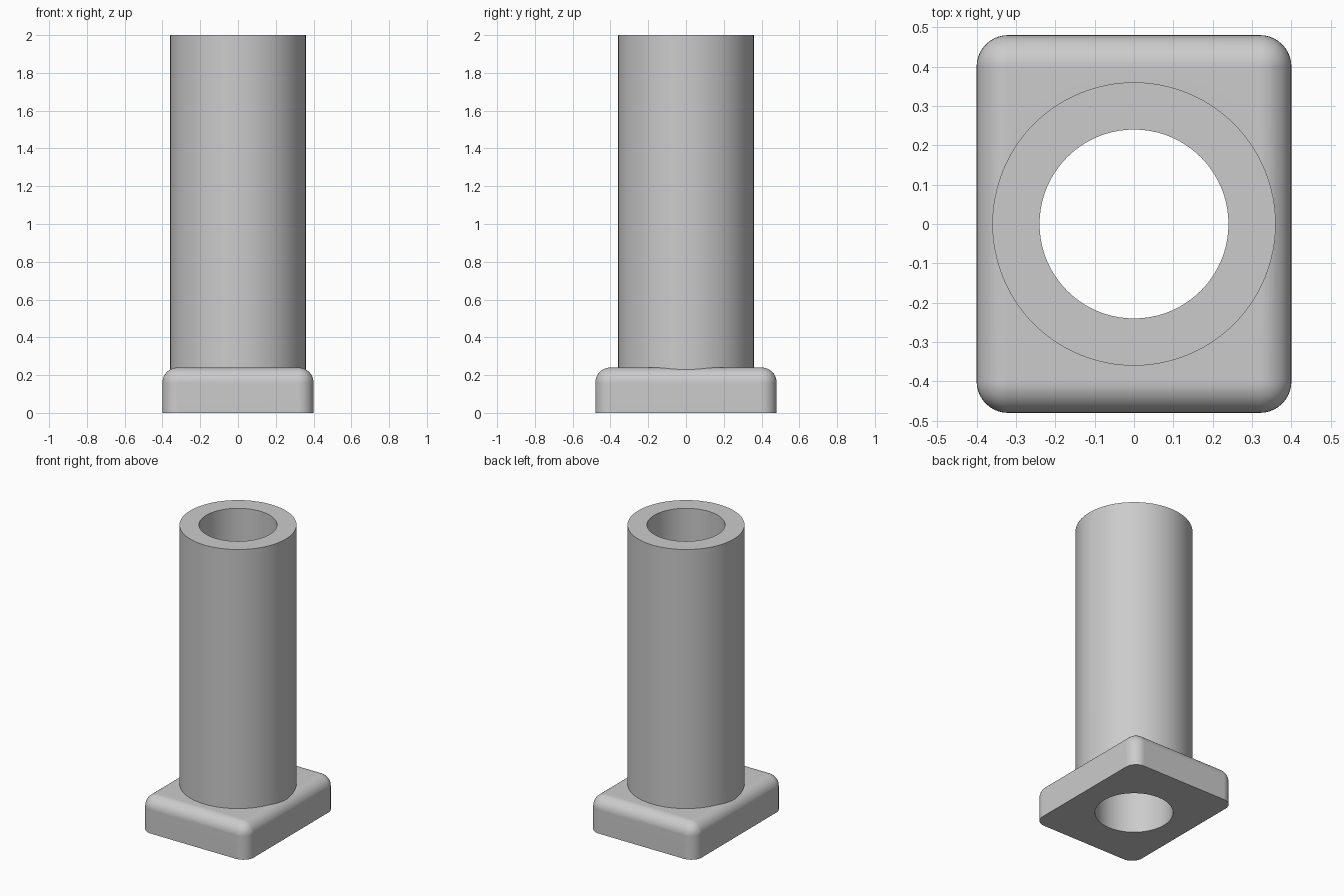
import bpy
import bmesh
import math

if "Cube" in bpy.data.objects:
    bpy.data.objects.remove(bpy.data.objects["Cube"], do_unlink=True)

# Flat grey finish
grey = bpy.data.materials.new("plain grey")
grey.use_nodes = True
colour = (0.6, 0.6, 0.6, 1)
grey.diffuse_color = colour
grey.node_tree.nodes["Principled BSDF"].inputs["Base Color"].default_value = colour


def new_object(name, bm):
    mesh = bpy.data.meshes.new(name)
    bm.to_mesh(mesh)
    bm.free()
    mesh.materials.append(grey)
    obj = bpy.data.objects.new(name, mesh)
    bpy.context.collection.objects.link(obj)
    return obj


def cylinder(name, radius, bottom, top):
    bm = bmesh.new()
    bmesh.ops.create_cone(bm, cap_ends=True, segments=128, radius1=radius,
                          radius2=radius, depth=top - bottom)
    bmesh.ops.translate(bm, vec=(0, 0, (top + bottom) / 2), verts=bm.verts)
    return new_object(name, bm)


# Rectangular foot, rounded on every edge except around the underside
width, depth, height, fillet = 0.8, 0.96, 0.24, 0.08
bm = bmesh.new()
bmesh.ops.create_cube(bm, size=1)
bmesh.ops.scale(bm, vec=(width, depth, height), verts=bm.verts)
bmesh.ops.translate(bm, vec=(0, 0, height / 2), verts=bm.verts)
rounded = [e for e in bm.edges if max(v.co.z for v in e.verts) > height / 2]
bmesh.ops.bevel(bm, geom=rounded, offset=fillet, offset_type='OFFSET',
                segments=10, profile=0.5, affect='EDGES', clamp_overlap=True)
body = new_object("flanged_tube", bm)

# Column joined to the foot, then the bore cut through both
column = cylinder("column", 0.36, 0.1, 2)
bore = cylinder("bore_cutter", 0.24, -0.2, 2.2)
bpy.context.view_layer.objects.active = body
body.select_set(True)
for tool, operation in ((column, 'UNION'), (bore, 'DIFFERENCE')):
    tool.hide_render = True
    mod = body.modifiers.new(tool.name, 'BOOLEAN')
    mod.object = tool
    mod.operation = operation
    mod.solver = 'EXACT'
    bpy.ops.object.modifier_apply(modifier=mod.name)
    bpy.data.objects.remove(tool, do_unlink=True)

# Smooth curved walls with crisp rims and flat faces
bpy.ops.object.shade_smooth_by_angle(angle=math.radians(20))
weighted = body.modifiers.new("flat_faces", 'WEIGHTED_NORMAL')
weighted.keep_sharp = True
